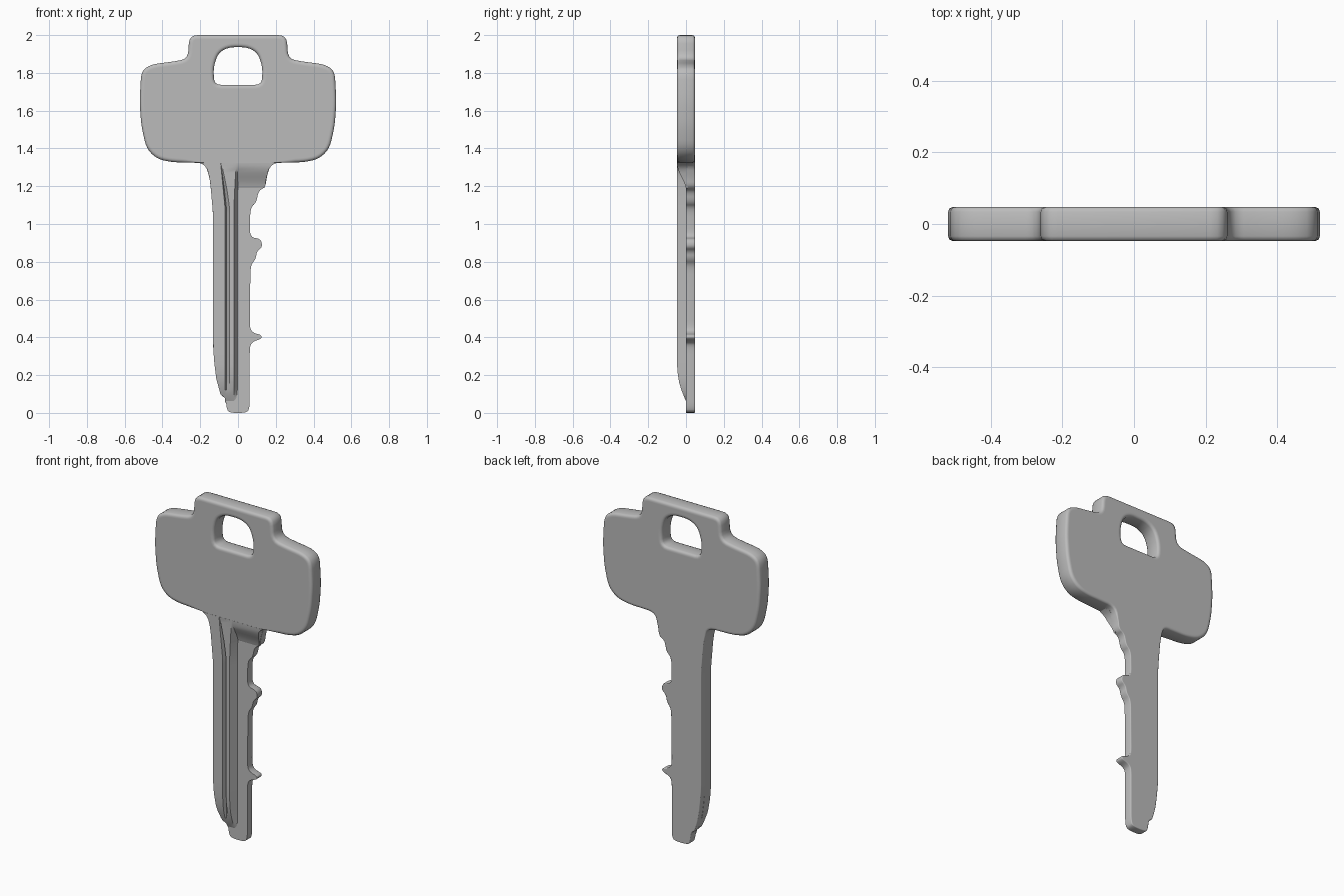
import bpy, bmesh
from mathutils import Vector

cube = bpy.data.objects.get("Cube")
if cube:
    bpy.data.objects.remove(cube, do_unlink=True)

HALF = 0.048   # half of the full thickness

metal = bpy.data.materials.new("grey_metal")
metal.use_nodes = True
colour = (0.5, 0.5, 0.5, 1)
metal.diffuse_color = colour
metal.node_tree.nodes["Principled BSDF"].inputs["Base Color"].default_value = colour


def clamp(v):
    return max(0, min(1, v))


def rounded(points, radius, steps=5):
    """Replace every corner of a closed outline by a small curve."""
    pts = [Vector(p) for p in points]
    out = []
    for i, p in enumerate(pts):
        a, b = pts[i - 1] - p, pts[(i + 1) % len(pts)] - p
        start = p + a.normalized() * min(radius, a.length * 0.45)
        end = p + b.normalized() * min(radius, b.length * 0.45)
        for k in range(steps):
            t = k / (steps - 1)
            out.append(start * (1 - t) ** 2 + p * 2 * t * (1 - t) + end * t * t)
    return out


def inward(loop):
    """Unit normals pointing to the inside of a closed outline."""
    n = len(loop)
    area = sum(loop[i - 1].cross(loop[i]) for i in range(n))
    normals = []
    for i, p in enumerate(loop):
        t = (p - loop[i - 1]).normalized() + (loop[(i + 1) % n] - p).normalized()
        normals.append(Vector((-t.y, t.x)).normalized() * (1 if area > 0 else -1))
    return normals


def finish(name, bm, angle):
    """Turn the mesh outward, link it, colour it and shade it."""
    bmesh.ops.recalc_face_normals(bm, faces=bm.faces)
    if bm.calc_volume(signed=True) < 0:
        bmesh.ops.reverse_faces(bm, faces=bm.faces)
    mesh = bpy.data.meshes.new(name)
    bm.to_mesh(mesh)
    bm.free()
    mesh.materials.append(metal)
    obj = bpy.data.objects.new(name, mesh)
    bpy.context.collection.objects.link(obj)
    for other in bpy.context.selected_objects:
        other.select_set(False)
    obj.select_set(True)
    bpy.context.view_layer.objects.active = obj
    bpy.ops.object.shade_smooth_by_angle(angle=angle)


def bridge(bm, low, high):
    for i in range(len(low)):
        bm.faces.new((low[i - 1], low[i], high[i], high[i - 1]))


def fill(bm, rings):
    """Flat cap between an outer ring and a hole ring."""
    edges = []
    for ring in rings:
        for i in range(len(ring)):
            edge = bm.edges.get((ring[i - 1], ring[i]))
            edges.append(edge or bm.edges.new((ring[i - 1], ring[i])))
    bmesh.ops.triangle_fill(bm, edges=edges, use_beauty=True)


def slab(name, outer, inner, side, rim):
    """Half of the key from y = 0 to the face on one side, rim rounded there."""
    bm = bmesh.new()
    first, last = [], []
    for loop, sign in ((outer, 1), (inner, -1)):
        normals = inward(loop)
        # (inset, depth below the face) of each ring, in rim widths
        rings = [[bm.verts.new((p.x, 0, p.y)) for p in loop]]
        for inset, depth in ((0, 1), (0.3, 0.3), (1, 0), (1.6, 0)):
            ring = []
            for p, n in zip(loop, normals):
                w = rim(p)
                q = p + n * (sign * inset * w)
                ring.append(bm.verts.new((q.x, side * (HALF - depth * w), q.y)))
            rings.append(ring)
        for low, high in zip(rings, rings[1:]):
            bridge(bm, low, high)
        first.append(rings[0])
        last.append(rings[-1])
    fill(bm, first)
    fill(bm, last)
    finish(name, bm, 0.9)


def track(z, keys):
    """Straight interpolation through (z, value) keys."""
    if z <= keys[0][0]:
        return keys[0][1]
    for (z0, a), (z1, b) in zip(keys, keys[1:]):
        if z <= z1:
            return a + (b - a) * (z - z0) / (z1 - z0)
    return keys[-1][1]


# Outline: grip half (mirrored), toothed edge, tip and plain edge
grip = [(0.258, 2), (0.265, 1.875), (0.34, 1.86), (0.46, 1.845), (0.512, 1.81),
        (0.521, 1.65), (0.512, 1.52), (0.485, 1.40), (0.43, 1.345), (0.35, 1.327),
        (0.175, 1.323)]
mirrored_grip = [(-x, z) for x, z in reversed(grip)]
toothed_edge = [(0.152, 1.25), (0.146, 1.195), (0.108, 1.175), (0.098, 1.115),
                (0.065, 1.085), (0.062, 0.93), (0.12, 0.922), (0.13, 0.88),
                (0.1, 0.855), (0.094, 0.815), (0.066, 0.78), (0.062, 0.445),
                (0.085, 0.422), (0.125, 0.412), (0.125, 0.392), (0.08, 0.378),
                (0.062, 0.355)]
tip = [(0.062, 0.03), (0.048, 0), (-0.048, 0), (-0.06, 0.025), (-0.066, 0.08)]
plain_edge = [(-0.09, 0.09), (-0.115, 0.18), (-0.132, 0.34), (-0.132, 1.05),
              (-0.145, 1.2), (-0.152, 1.25)]

# Hanging hole in the grip
hole_side = [(0.126, 1.737), (0.13, 1.83), (0.105, 1.905), (0.05, 1.936)]
hole = rounded(hole_side + [(-x, z) for x, z in reversed(hole_side)], 0.035)

# Back half: grip and flat toothed blade in one piece
slab("key_back", rounded(grip + toothed_edge + tip + plain_edge + mirrored_grip, 0.045),
     hole, 1, lambda p: 0.004 + 0.01 * clamp((p.y - 1.25) / 0.1))

# Front half of the grip, its rim fading out where the blade joins
slab("grip_front", rounded(grip + mirrored_grip, 0.045), hole, -1,
     lambda p: 0.014 if p.y > 1.4 else 0.0005 + 0.0135 * clamp((abs(p.x) - 0.18) / 0.1))

# Front of the blade: rail, V groove, ridge and the ramp down to the toothed side
left_edge = [(0.055, -0.06), (0.08, -0.07), (0.1, -0.093), (0.18, -0.115),
             (0.26, -0.125), (0.34, -0.131), (1.05, -0.132), (1.2, -0.145),
             (1.25, -0.152), (1.29, -0.163), (1.31, -0.178), (1.323, -0.2)]
right_edge = [(1.19, 0.14), (1.25, 0.152), (1.29, 0.163), (1.31, 0.178), (1.323, 0.2)]
rail_top = [(0.055, 0.004), (0.08, -0.008), (0.12, -0.024), (0.16, -0.036),
            (0.2, -0.043), (0.26, -HALF)]
ramp = [(1.18, 0.004), (1.19, 0), (1.21, -0.006), (1.23, -0.014), (1.25, -0.024),
        (1.27, -0.034), (1.29, -0.042), (1.31, -0.047), (1.323, -HALF)]
groove_left = [(1.08, -0.068), (1.323, -0.092)]
groove_right = [(1.08, -0.044), (1.18, -0.058), (1.323, -0.087)]
groove_floor = [(1.08, -0.02), (1.18, -0.025), (1.323, -HALF)]
ridge_top = [(1.1, -0.022), (1.323, -0.01)]
ridge_foot = [(1.19, 0), (1.323, -0.005)]

heights = sorted({z for keys in (left_edge, rail_top, ramp, groove_right)
                  for z, value in keys})
bm = bmesh.new()
rings = []
for z in heights:
    y = track(z, rail_top)
    floor = max(y, track(z, ramp))
    left, right = track(z, groove_left), track(z, groove_right)
    foot = track(z, ridge_foot)
    edge = track(z, right_edge) if z >= 1.19 else foot + 0.01
    section = [(track(z, left_edge), 0.01), (track(z, left_edge), y),
               (min(left, right), y), (left * 0.7 + right * 0.3,
                                       max(y, track(z, groove_floor))),
               (right, y), (track(z, ridge_top), y), (foot, floor),
               (edge, floor), (edge, 0.01)]
    rings.append([bm.verts.new((px, py, z)) for px, py in section])
for low, high in zip(rings, rings[1:]):
    bridge(bm, low, high)
bm.faces.new(rings[0])
bm.faces.new(rings[-1])
finish("blade_front", bm, 0.5)
